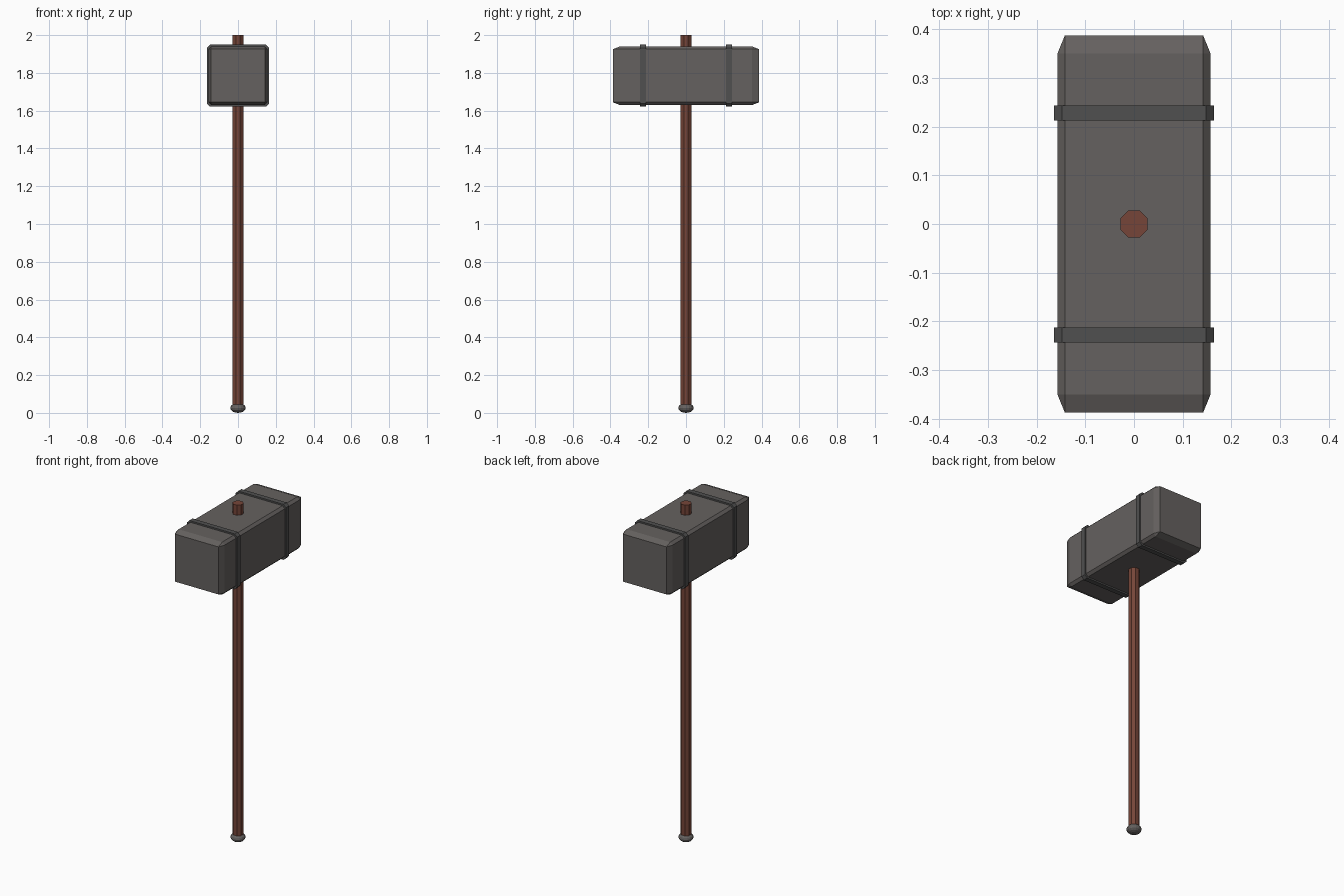
import bpy, bmesh, math
from mathutils import Matrix

if "Cube" in bpy.data.objects:
    bpy.data.objects.remove(bpy.data.objects["Cube"])


def material(name, rgb):
    m = bpy.data.materials.new(name)
    m.diffuse_color = (*rgb, 1)
    m.use_nodes = True
    m.node_tree.nodes["Principled BSDF"].inputs["Base Color"].default_value = m.diffuse_color
    return m


STONE = material("stone", (0.13, 0.12, 0.115))
IRON = material("iron", (0.08, 0.08, 0.08))
WOOD = material("wood", (0.18, 0.06, 0.04))


def finish(bm, name, mat):
    bmesh.ops.recalc_face_normals(bm, faces=bm.faces)
    mesh = bpy.data.meshes.new(name)
    bm.to_mesh(mesh)
    bm.free()
    mesh.materials.append(mat)
    ob = bpy.data.objects.new(name, mesh)
    bpy.context.collection.objects.link(ob)
    return ob


HEAD_Z = 1.785

# Head: a bevelled unit cube, stretched so the end chamfers are longer
bm = bmesh.new()
bmesh.ops.create_cube(bm, size=1)
bmesh.ops.bevel(bm, geom=bm.edges[:], offset=0.047, segments=1,
                affect='EDGES', profile=0.5)
bmesh.ops.scale(bm, vec=(0.314, 0.774, 0.31), verts=bm.verts)
bmesh.ops.translate(bm, vec=(0, 0, HEAD_Z), verts=bm.verts)
finish(bm, "hammer_head", STONE)


# Bands: chamfered square rings wrapped around the head
def band(name, y):
    def loop(bm, half, cut, yy):
        k = half - cut
        pts = [(half, -k), (half, k), (k, half), (-k, half),
               (-half, k), (-half, -k), (-k, -half), (k, -half)]
        return [bm.verts.new((x, yy, HEAD_Z + z)) for x, z in pts]

    bm = bmesh.new()
    w = 0.015
    loops = [loop(bm, 0.164, 0.016, y - w), loop(bm, 0.164, 0.016, y + w),
             loop(bm, 0.152, 0.014, y + w), loop(bm, 0.152, 0.014, y - w)]
    for a in range(4):
        p, q = loops[a], loops[(a + 1) % 4]
        for i in range(8):
            j = (i + 1) % 8
            bm.faces.new((p[i], p[j], q[j], q[i]))
    finish(bm, name, IRON)


for side, name in ((-1, "front_band"), (1, "back_band")):
    band(name, side * 0.228)

# Handle: eight-sided shaft through the head
bm = bmesh.new()
bmesh.ops.create_cone(bm, cap_ends=True, segments=8, radius1=0.0303,
                      radius2=0.0303, depth=1.97,
                      matrix=Matrix.Translation((0, 0, 1.015))
                      @ Matrix.Rotation(math.pi / 8, 4, 'Z'))
finish(bm, "handle", WOOD)

# Pommel: flattened ball at the foot of the handle
bm = bmesh.new()
bmesh.ops.create_uvsphere(bm, u_segments=16, v_segments=8, radius=1)
bmesh.ops.scale(bm, vec=(0.041, 0.041, 0.026), verts=bm.verts)
bmesh.ops.translate(bm, vec=(0, 0, 0.026), verts=bm.verts)
finish(bm, "pommel", STONE)
